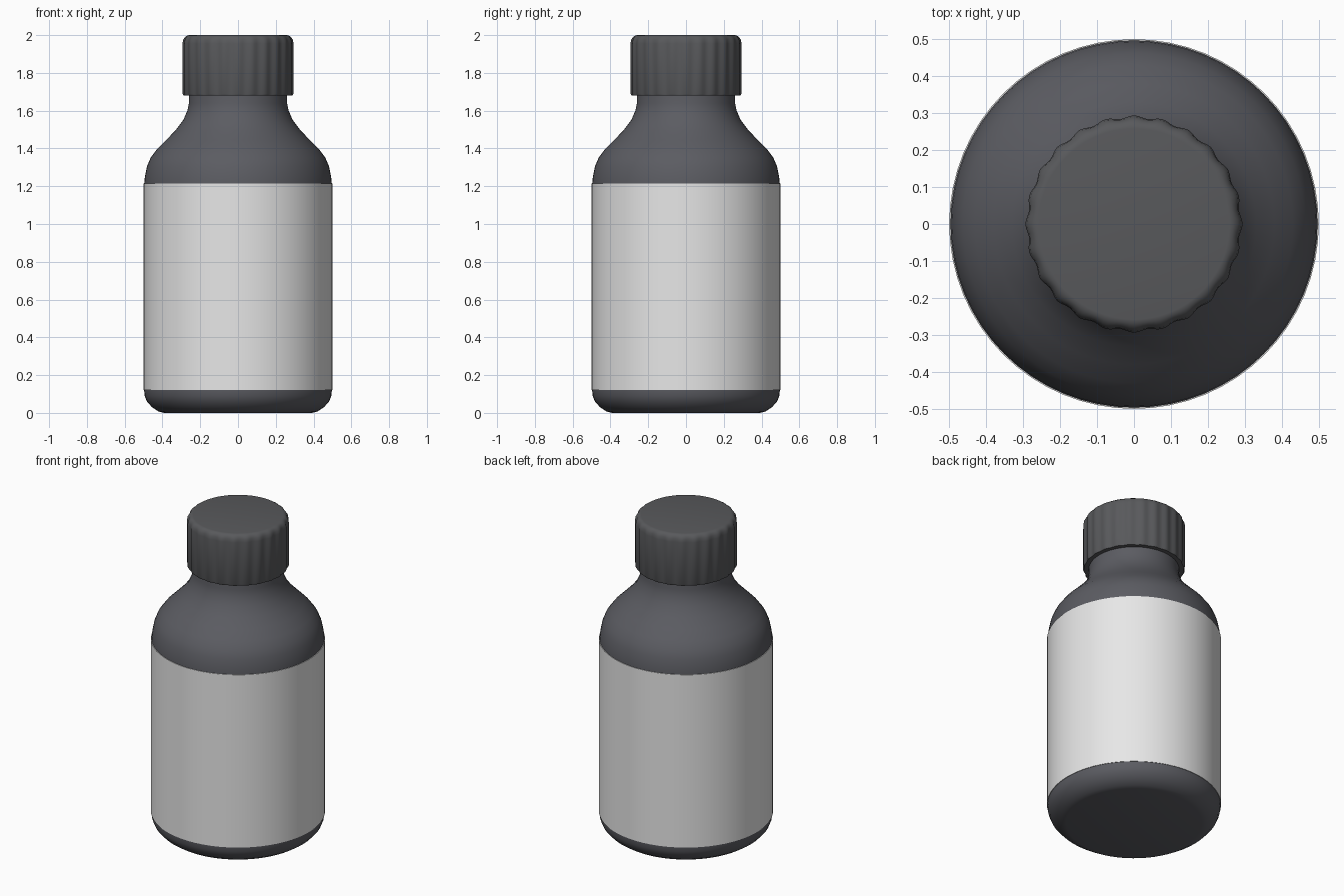
import bpy, math

if "Cube" in bpy.data.objects:
    bpy.data.objects.remove(bpy.data.objects["Cube"], do_unlink=True)


def material(name, colour):
    m = bpy.data.materials.new(name)
    m.use_nodes = True
    m.diffuse_color = (*colour, 1)
    bsdf = m.node_tree.nodes["Principled BSDF"]
    bsdf.inputs["Base Color"].default_value = (*colour, 1)
    bsdf.inputs["Roughness"].default_value = 0.5
    return m


def lathe(name, profile, mat, segments, capped=True, ripple=None):
    """Revolve (radius, z) points; ripple(angle, index) offsets the radius."""
    verts, faces = [], []
    for i, (r, z) in enumerate(profile):
        for s in range(segments):
            a = math.tau * s / segments
            rr = r + (ripple(a, i) if ripple else 0)
            verts.append((rr * math.cos(a), rr * math.sin(a), z))
    for i in range(len(profile) - 1):
        for s in range(segments):
            t = (s + 1) % segments
            a, b = i * segments, (i + 1) * segments
            faces.append((a + s, a + t, b + t, b + s))
    if capped:
        faces.append(tuple(reversed(range(segments))))
        faces.append(tuple(range(len(verts) - segments, len(verts))))
    mesh = bpy.data.meshes.new(name)
    mesh.from_pydata(verts, [], faces)
    mesh.materials.append(mat)
    obj = bpy.data.objects.new(name, mesh)
    bpy.context.collection.objects.link(obj)
    bpy.ops.object.select_all(action="DESELECT")
    obj.select_set(True)
    bpy.context.view_layer.objects.active = obj
    bpy.ops.object.shade_smooth_by_angle(angle=math.radians(40))
    return obj


body_grey = material("dark grey body", (0.105, 0.107, 0.122))
cap_grey = material("dark grey cap", (0.098, 0.100, 0.106))
label_white = material("white label", (0.8, 0.8, 0.8))

# Bottle: rounded base, straight wall, shoulder and neck
lathe("bottle_body", [
    (0.39, 0.0), (0.42, 0.007), (0.455, 0.03), (0.482, 0.06), (0.494, 0.09),
    (0.497, 0.12), (0.497, 1.21), (0.493, 1.25), (0.482, 1.305),
    (0.463, 1.35), (0.43, 1.395), (0.38, 1.445), (0.33, 1.497),
    (0.29, 1.55), (0.268, 1.6), (0.26, 1.64), (0.26, 1.72)],
    body_grey, 64)

# Label: thin sleeve wrapped round the straight wall
lathe("label", [(0.496, 0.12), (0.5, 0.12), (0.5, 1.215), (0.496, 1.215)],
      label_white, 64, capped=False)

# Cap: grip ridges that fade out at the rounded top
ridges = 24
fade = [0, 0.5, 1, 1, 0.8, 0.4, 0.1, 0]
lathe("cap", [
    (0.27, 1.68), (0.286, 1.68), (0.29, 1.69), (0.29, 1.955),
    (0.287, 1.975), (0.279, 1.99), (0.268, 1.998), (0.258, 2.0)],
    cap_grey, ridges * 6,
    ripple=lambda a, i: 0.004 * fade[i] * math.cos(ridges * a))
